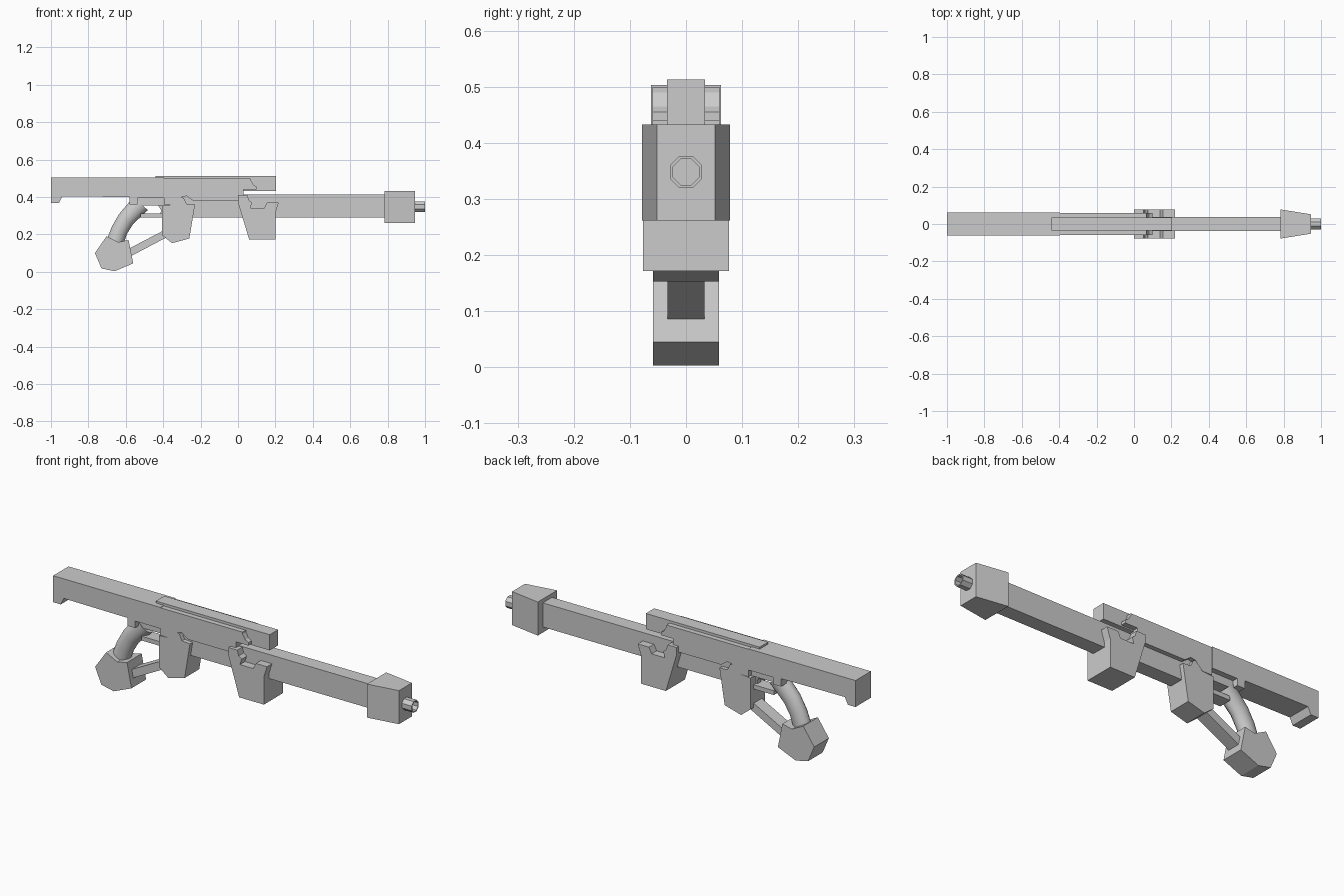
import bpy, bmesh, math
from mathutils import Vector

if "Cube" in bpy.data.objects:
    bpy.data.objects.remove(bpy.data.objects["Cube"])


def finish(name, bm):
    bmesh.ops.recalc_face_normals(bm, faces=bm.faces)
    me = bpy.data.meshes.new(name)
    bm.to_mesh(me)
    bm.free()
    ob = bpy.data.objects.new(name, me)
    bpy.context.collection.objects.link(ob)
    return ob


def extrude_y(name, pts, half):
    """Side profile (x, z) extruded symmetrically across the width."""
    bm = bmesh.new()
    face = bm.faces.new([bm.verts.new((x, -half, z)) for x, z in pts])
    ext = bmesh.ops.extrude_face_region(bm, geom=[face])
    verts = [v for v in ext["geom"] if isinstance(v, bmesh.types.BMVert)]
    bmesh.ops.translate(bm, verts=verts, vec=(0, 2 * half, 0))
    return finish(name, bm)


def box(name, x0, x1, z0, z1, half):
    return extrude_y(name, [(x0, z0), (x1, z0), (x1, z1), (x0, z1)], half)


def loft(name, rings, cap=True):
    bm = bmesh.new()
    loops = [[bm.verts.new(p) for p in r] for r in rings]
    n = len(loops[0])
    for a, b in zip(loops, loops[1:]):
        for i in range(n):
            bm.faces.new((a[i], a[(i + 1) % n], b[(i + 1) % n], b[i]))
    if cap:
        bm.faces.new(loops[0])
        bm.faces.new(loops[-1])
    return finish(name, bm)


def smooth(ob, angle=40):
    bpy.ops.object.select_all(action='DESELECT')
    bpy.context.view_layer.objects.active = ob
    ob.select_set(True)
    bpy.ops.object.shade_smooth_by_angle(angle=math.radians(angle))


# Shoulder stock with a hooked heel
extrude_y("stock", [(-1, 0.503), (-1, 0.368), (-0.957, 0.368), (-0.94, 0.403),
                    (-0.58, 0.40), (-0.58, 0.36), (-0.537, 0.36), (-0.537, 0.395),
                    (-0.395, 0.395), (-0.395, 0.503)], 0.062)

# Receiver with stepped front and lower edge
extrude_y("receiver", [(-0.395, 0.50), (-0.395, 0.36), (-0.34, 0.36), (-0.30, 0.40),
                       (-0.275, 0.405), (-0.24, 0.38), (0.005, 0.38), (0.03, 0.41),
                       (0.03, 0.44), (0.10, 0.44), (0.10, 0.455), (0.083, 0.465),
                       (0.068, 0.49), (0.068, 0.50)], 0.060)

# Top rail with deep front block
extrude_y("top_rail", [(-0.44, 0.513), (-0.44, 0.48), (0.03, 0.48), (0.03, 0.433),
                       (0.203, 0.433), (0.203, 0.513)], 0.034)

# Long square barrel housing
box("barrel_housing", -0.40, 0.79, 0.29, 0.413, 0.037)

# Trigger opening framed by bars
box("trigger_frame_top", -0.56, -0.39, 0.355, 0.40, 0.034)
box("trigger_frame_bottom", -0.52, -0.39, 0.29, 0.312, 0.034)
extrude_y("trigger", [(-0.43, 0.36), (-0.405, 0.36), (-0.40, 0.30), (-0.415, 0.30),
                      (-0.412, 0.33)], 0.014)

# Muzzle block tapering in width toward the front
loft("muzzle_block", [[(x, -h, 0.262), (x, h, 0.262), (x, h, 0.433), (x, -h, 0.433)]
                      for x, h in ((0.782, 0.078), (0.945, 0.052))])

# Hollow octagonal muzzle tip
tip = []
for x, r in ((0.92, 0.031), (1.0, 0.031), (1.0, 0.025), (0.947, 0.025)):
    tip.append([(x, r * math.cos(math.tau * (i + .5) / 8),
                 0.348 + r * math.sin(math.tau * (i + .5) / 8)) for i in range(8)])
loft("muzzle_tip", tip)

# Front hand grip wrapping the barrel
extrude_y("fore_grip", [(0.0, 0.41), (0.0, 0.37), (0.06, 0.172), (0.20, 0.172),
                        (0.20, 0.315), (0.218, 0.37), (0.155, 0.37), (0.14, 0.34),
                        (0.065, 0.34), (0.075, 0.37), (0.058, 0.383), (0.05, 0.41)], 0.077)

# Magazine
extrude_y("magazine", [(-0.405, 0.355), (-0.405, 0.195), (-0.352, 0.153), (-0.26, 0.178),
                       (-0.23, 0.36), (-0.275, 0.363), (-0.29, 0.395), (-0.31, 0.40), (-0.345, 0.36)], 0.059)

# Curved round rear grip
path = [(-0.52, 0.365), (-0.555, 0.328), (-0.60, 0.28), (-0.635, 0.22), (-0.66, 0.15)]
radii = [0.052, 0.049, 0.046, 0.045, 0.046]
rings = []
for k, ((x, z), r) in enumerate(zip(path, radii)):
    a, b = path[max(k - 1, 0)], path[min(k + 1, 4)]
    t = Vector((b[0] - a[0], 0, b[1] - a[1])).normalized()
    n = Vector((-t.z, 0, t.x))
    rings.append([Vector((x, 0, z)) + n * r * math.cos(math.tau * i / 16)
                  + Vector((0, 0.038 * math.sin(math.tau * i / 16), 0)) for i in range(16)])
smooth(loft("rear_grip", rings))

# Faceted pommel under the rear grip
extrude_y("pommel", [(-0.703, 0.19), (-0.64, 0.158), (-0.585, 0.17), (-0.56, 0.045),
                     (-0.66, 0.003), (-0.73, 0.018), (-0.765, 0.10)][::-1], 0.059)

# Diagonal strut between pommel and magazine
extrude_y("grip_strut", [(-0.60, 0.105), (-0.57, 0.085), (-0.38, 0.185), (-0.38, 0.23),
                         (-0.60, 0.115)], 0.033)
